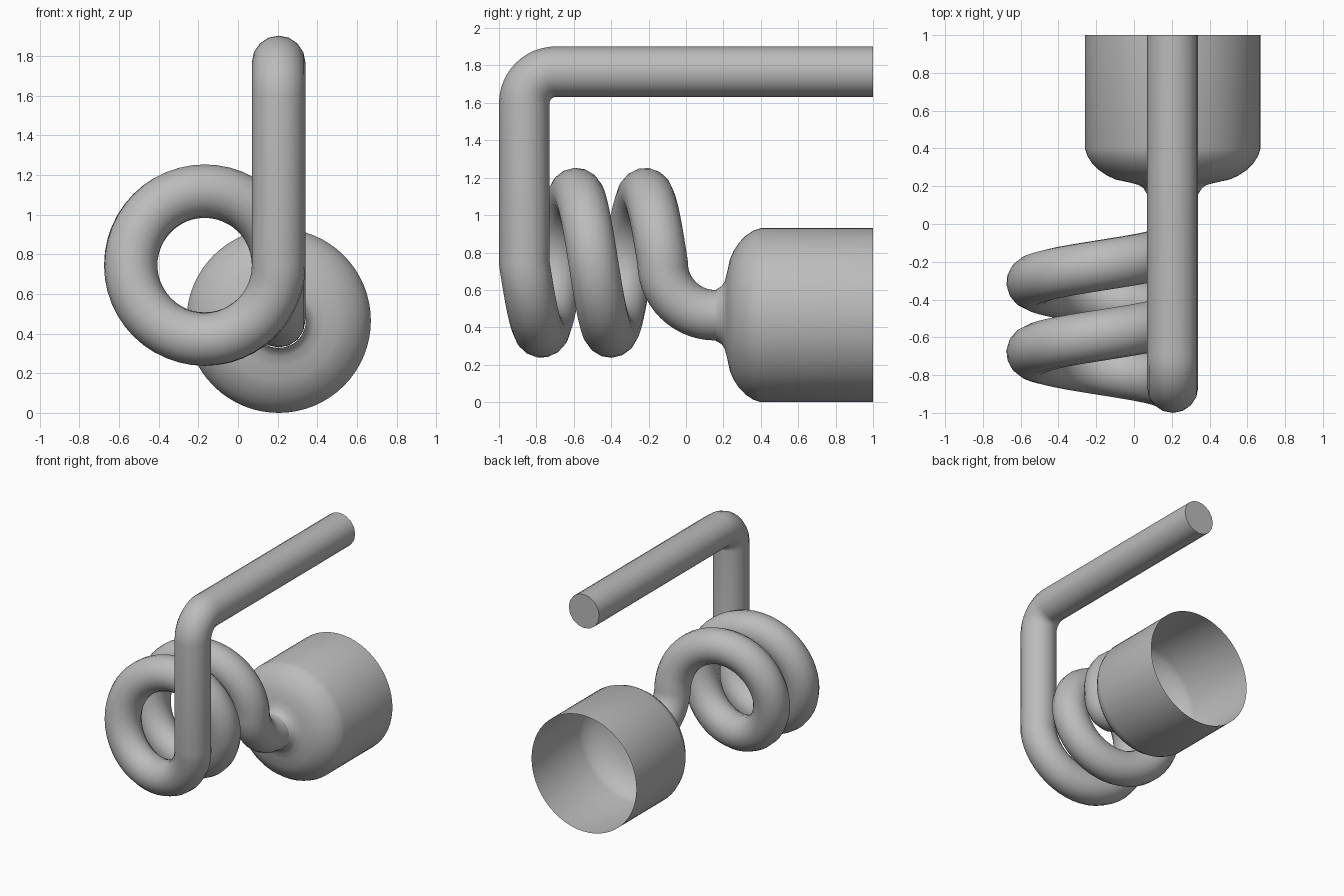
import bpy, bmesh
from math import sin, cos, pi, radians

if "Cube" in bpy.data.objects:
    bpy.data.objects.remove(bpy.data.objects["Cube"], do_unlink=True)

metal = bpy.data.materials.new("grey_metal")
metal.use_nodes = True
GREY = (0.5, 0.5, 0.5, 1)
metal.diffuse_color = GREY
metal.node_tree.nodes["Principled BSDF"].inputs["Base Color"].default_value = GREY

AXIS_X = 0.205          # shared plane of the pipe and the bell
TUBE = 0.135            # tube radius


def finish(obj, angle):
    bpy.ops.object.select_all(action='DESELECT')
    obj.select_set(True)
    bpy.context.view_layer.objects.active = obj
    if obj.type == 'CURVE':
        bpy.ops.object.convert(target='MESH')
        obj = bpy.context.object
    bpy.ops.object.shade_smooth_by_angle(angle=radians(angle))


def arc(cy, cz, r, a0, a1, n):
    """Bend in the plane of the pipe."""
    return [(AXIS_X, cy + r * cos(a), cz + r * sin(a))
            for a in (radians(a0 + (a1 - a0) * i / n) for i in range(n + 1))]


# Pipe path: top run, upper bend, drop, two coil turns, lower bend into the bell
COIL_X, COIL_Z, COIL_R = -0.168, 0.745, 0.373
START_Y, PITCH, TURNS, STEPS = -0.865, 0.37, 2, 96
path = [(AXIS_X, 1, 1.767)]
path += arc(-0.695, 1.597, 0.17, 90, 180, 12)
for i in range(STEPS + 1):
    t = TURNS * i / STEPS
    a = -2 * pi * t
    path.append((COIL_X + COIL_R * cos(a), START_Y + PITCH * t, COIL_Z + COIL_R * sin(a)))
path += arc(0.155, COIL_Z, 0.28, 180, 270, 14)[1:]
path.append((AXIS_X, 0.215, 0.465))

curve = bpy.data.curves.new("coiled_pipe", 'CURVE')
curve.dimensions = '3D'
curve.bevel_depth = TUBE
curve.bevel_resolution = 6
curve.use_fill_caps = True
spline = curve.splines.new('POLY')
spline.points.add(len(path) - 1)
for point, co in zip(spline.points, path):
    point.co = (*co, 1)
curve.materials.append(metal)
pipe = bpy.data.objects.new("coiled_pipe", curve)
bpy.context.collection.objects.link(pipe)
finish(pipe, 40)

# Open bell: (y, radius) profile turned around the y axis
profile = [(0.16, 0.137), (0.19, 0.155), (0.207, 0.18), (0.22, 0.23), (0.235, 0.3),
           (0.255, 0.345), (0.285, 0.39), (0.32, 0.426), (0.36, 0.452), (0.4, 0.465), (1, 0.465)]
SIDES = 64
bm = bmesh.new()
rings = [[bm.verts.new((AXIS_X + r * cos(2 * pi * i / SIDES), y, 0.465 + r * sin(2 * pi * i / SIDES)))
          for i in range(SIDES)] for y, r in profile]
for a, b in zip(rings, rings[1:]):
    for i in range(SIDES):
        j = (i + 1) % SIDES
        bm.faces.new((a[i], b[i], b[j], a[j]))
bmesh.ops.recalc_face_normals(bm, faces=bm.faces)
mesh = bpy.data.meshes.new("bell")
bm.to_mesh(mesh)
bm.free()
mesh.materials.append(metal)
bell = bpy.data.objects.new("bell", mesh)
bpy.context.collection.objects.link(bell)
finish(bell, 40)
